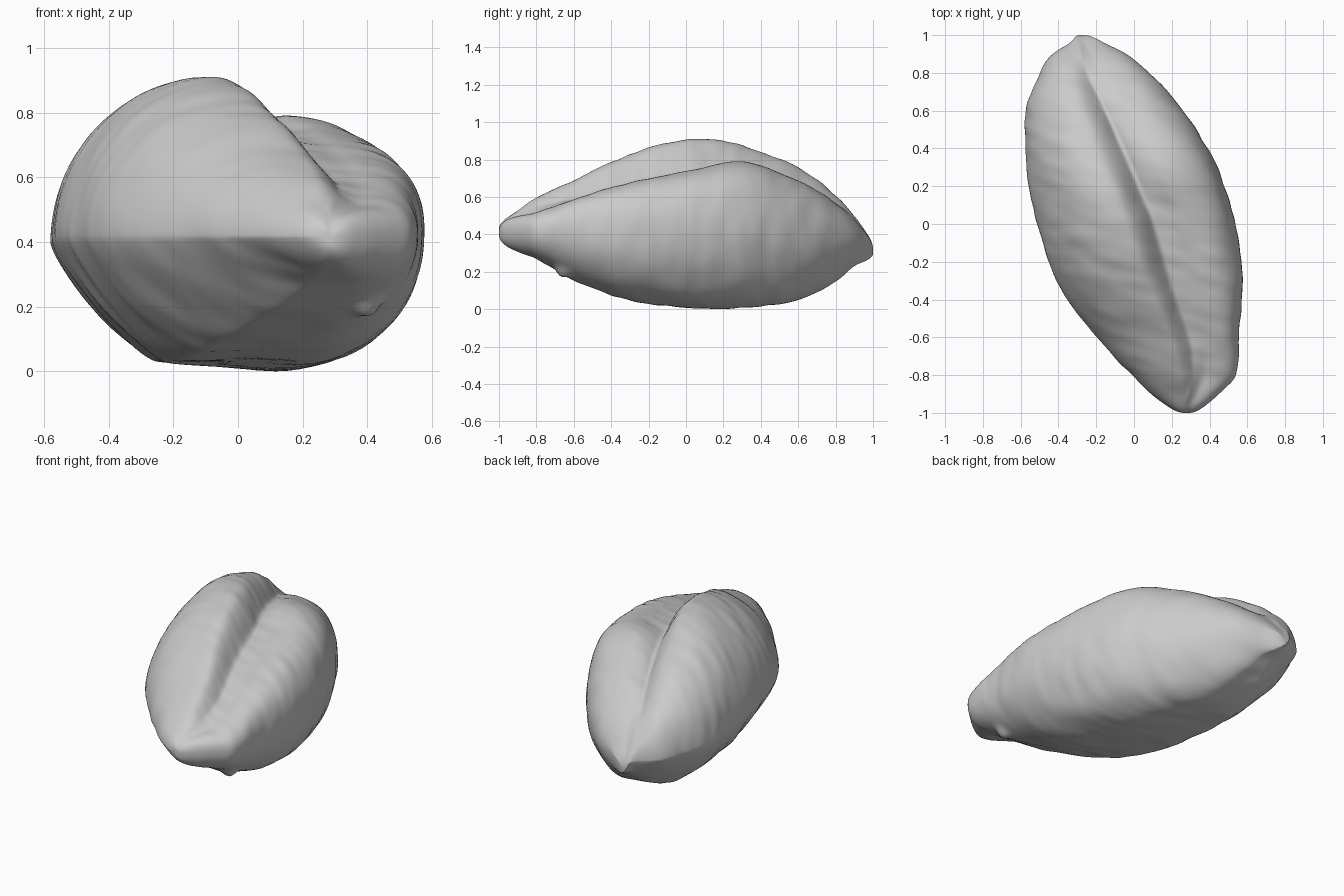
import bpy
import bmesh
import math
from mathutils import Vector, noise

cube = bpy.data.objects.get("Cube")
if cube:
    bpy.data.objects.remove(cube, do_unlink=True)

# Length stations: y, left edge, right edge, bottom, left crest, right crest,
# crease x, crease depth
STATIONS = [
    (-1, .27, .29, .4, .43, .42, .28, 0),
    (-.96, .17, .38, .34, .49, .48, .28, 0),
    (-.9, .09, .45, .31, .53, .5, .29, -.01),
    (-.8, -.01, .54, .27, .6, .52, .31, .01),
    (-.6, -.2, .555, .16, .69, .59, .29, .05),
    (-.3, -.41, .575, .05, .83, .68, .19, .08),
    (0, -.51, .535, .01, .91, .74, .1, .1),
    (.3, -.57, .44, .01, .88, .79, -.02, .11),
    (.6, -.575, .26, .05, .76, .69, -.155, .08),
    (.8, -.5, .08, .15, .61, .57, -.25, .02),
    (.9, -.43, -.04, .23, .5, .48, -.28, -.01),
    (.96, -.34, -.16, .26, .42, .41, -.28, 0),
    (1, -.29, -.27, .3, .32, .32, -.28, 0),
]


def angle(y):
    return math.asin(max(-1, min(1, y)))


def section_values(t):
    """Smoothly interpolate the station values at angle t along the length."""
    keys = [angle(s[0]) for s in STATIONS]
    i = 0
    while i < len(keys) - 2 and t > keys[i + 1]:
        i += 1
    span = keys[i + 1] - keys[i]
    f = (t - keys[i]) / span

    def slope(j, col):
        a, b = max(j - 1, 0), min(j + 1, len(keys) - 1)
        return (STATIONS[b][col] - STATIONS[a][col]) / (keys[b] - keys[a])

    out = []
    for col in range(1, len(STATIONS[0])):
        p, q = STATIONS[i][col], STATIONS[i + 1][col]
        m, n = slope(i, col) * span, slope(i + 1, col) * span
        out.append(p + f * m + f * f * (3 * (q - p) - 2 * m - n)
                   + f ** 3 * (2 * (p - q) + m + n))
    return out


def quarter(cx, cz, rx, rz, power, steps=22):
    """Superellipse quarter from the side (cx + rx) to the pole (cz + rz)."""
    pts = []
    for k in range(steps):
        a = math.pi / 2 * k / steps
        pts.append((cx + rx * math.cos(a) ** (2 / power),
                    cz + rz * math.sin(a) ** (2 / power)))
    return pts


def ring(t):
    left, right, low, crest_l, crest_r, crease, depth = section_values(t)
    y = math.sin(t)
    mid, half = (left + right) / 2, (right - left) / 2
    waist = .42 - .06 * max(0, y) ** 2
    waist = min(max(waist, low + .004), min(crest_l, crest_r) - .002)
    gap = min(.17, half * .34)
    cl, cr = crease - gap, crease + gap

    # Right lobe, crease, left lobe
    pts = quarter(cr, waist, right - cr, crest_r - waist, 2.35)
    for k in range(25):
        s = 1 - k / 12
        blend = max(0, min(1, .5 + s * .65))
        blend = blend * blend * (3 - 2 * blend)
        z = crest_l + (crest_r - crest_l) * blend
        pts.append((crease + gap * s, z - depth * (1 - abs(s)) ** 2.1))
    pts += quarter(cl, waist, left - cl, crest_l - waist, 1.87)[::-1]

    # Belly: straight slanting left side, flat tilted base, fuller right side
    base_l = mid - .4 * half * (1 - y * y)
    base_r = mid + .3 * half
    low_l = low + .06 * (waist - low)
    pts += quarter(base_l, waist, left - base_l, low_l - waist, 1.27)[1:]
    for k in range(7):
        f = k / 6
        pts.append((base_l + (base_r - base_l) * f, low_l + (low - low_l) * f))
    power = 2.05 - .5 * max(0, y) ** 2
    pts += quarter(base_r, waist, right - base_r, low - waist, power)[:0:-1]
    return [Vector((x, y, z)) for x, z in pts]


# Seed body lofted along its length
bm = bmesh.new()
COUNT = 150
rings = []
for r in range(COUNT + 1):
    t = math.pi * (r / COUNT - .5) * .996
    rings.append([bm.verts.new(p) for p in ring(t)])
for a, b in zip(rings, rings[1:]):
    for k in range(len(a)):
        n = (k + 1) % len(a)
        bm.faces.new((a[k], a[n], b[n], b[k]))
bm.faces.new(rings[0])
bm.faces.new(rings[-1])

# Soften the section corners
for _ in range(3):
    bmesh.ops.smooth_vert(bm, verts=bm.verts, factor=.5,
                          use_axis_x=True, use_axis_z=True)
bmesh.ops.recalc_face_normals(bm, faces=bm.faces)
bm.normal_update()

# Shallow wrinkles across the husk, and a small nub under the front end
NUB = Vector((.4, -.66, .2))
moves = []
for v in bm.verts:
    p = v.co
    fade = min(1, (1 - abs(p.y)) * 5)
    along = p.y + .25 * p.x
    wrinkle = noise.noise(Vector((p.x * 5, along * 14, p.z * 5)))
    lump = noise.noise(p * 6)
    nub = math.exp(-((p - NUB).length / .04) ** 2)
    moves.append(v.normal * (fade * (.006 * wrinkle + .005 * lump) + .03 * nub))
for v, move in zip(bm.verts, moves):
    v.co += move

# Settle the seed on the ground
base = min(v.co.z for v in bm.verts)
bmesh.ops.translate(bm, verts=bm.verts, vec=(0, 0, -base))

mesh = bpy.data.meshes.new("seed_body")
bm.to_mesh(mesh)
bm.free()
seed = bpy.data.objects.new("seed_body", mesh)
bpy.context.collection.objects.link(seed)

# Plain grey husk
husk = bpy.data.materials.new("husk_grey")
husk.use_nodes = True
GREY = (.6, .6, .6, 1)
husk.diffuse_color = GREY
husk.node_tree.nodes["Principled BSDF"].inputs["Base Color"].default_value = GREY
mesh.materials.append(husk)

bpy.context.view_layer.objects.active = seed
seed.select_set(True)
bpy.ops.object.shade_smooth()
